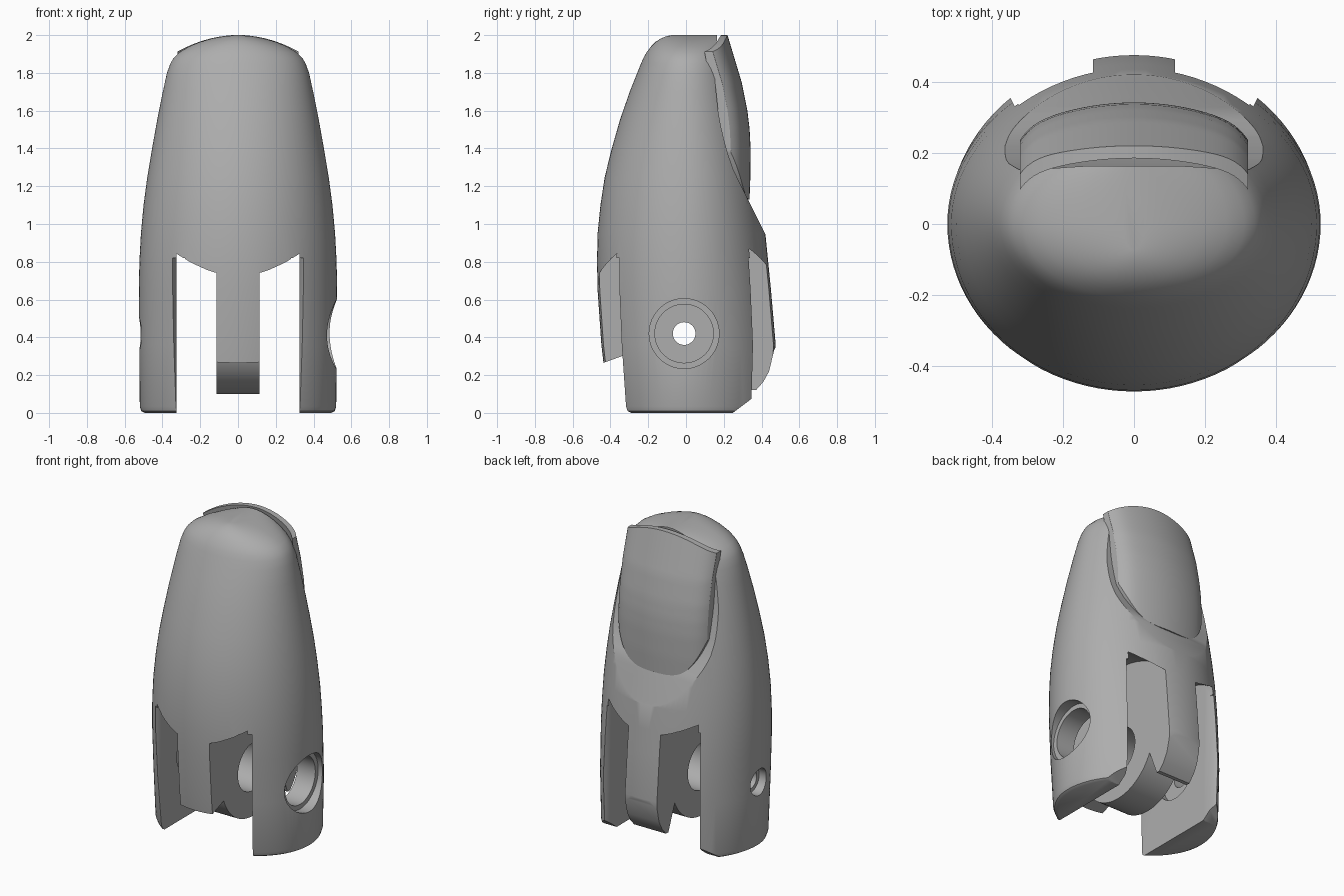
import bpy, bmesh
from math import sin, cos, pi, radians

if "Cube" in bpy.data.objects:
    bpy.data.objects.remove(bpy.data.objects["Cube"])

grey = bpy.data.materials.new("plain grey")
grey.use_nodes = True
grey.diffuse_color = (0.42, 0.42, 0.42, 1)
grey.node_tree.nodes["Principled BSDF"].inputs["Base Color"].default_value = grey.diffuse_color

PIN_Y, PIN_Z = -0.01, 0.42


def make(name, bm):
    bmesh.ops.recalc_face_normals(bm, faces=bm.faces)
    mesh = bpy.data.meshes.new(name)
    bm.to_mesh(mesh)
    bm.free()
    mesh.materials.append(grey)
    obj = bpy.data.objects.new(name, mesh)
    bpy.context.collection.objects.link(obj)
    return obj


def loft(name, rings):
    """Skin a list of closed rings and cap both ends."""
    bm = bmesh.new()
    loops = [[bm.verts.new(p) for p in ring] for ring in rings]
    n = len(loops[0])
    for a, b in zip(loops, loops[1:]):
        for i in range(n):
            j = (i + 1) % n
            bm.faces.new((a[i], a[j], b[j], b[i]))
    bm.faces.new(loops[0])
    bm.faces.new(loops[-1])
    return make(name, bm)


def prism_x(name, yz, lo, hi):
    return loft(name, [[(x, y, z) for y, z in yz] for x in (lo, hi)])


def prism_z(name, xy, lo, hi):
    return loft(name, [[(x, y, z) for x, y in xy] for z in (lo, hi)])


def arc(r, start, end, n=32, y=PIN_Y):
    angles = [radians(start + (end - start) * i / n) for i in range(n + 1)]
    return [(y + r * cos(a), PIN_Z + r * sin(a)) for a in angles]


def table(points, t):
    """Piecewise linear lookup."""
    for (a, va), (b, vb) in zip(points, points[1:]):
        if t <= b:
            return va + (vb - va) * max(0, (t - a) / (b - a))
    return points[-1][1]


# Fingertip shell: height, half width, front depth, back depth
sections = [
    (0, .495, .385, .44), (.01, .512, .40, .455), (.035, .52, .41, .46),
    (.36, .522, .448, .475), (.65, .525, .468, .45), (.8, .522, .471, .435),
    (.95, .514, .468, .42), (1.1, .5, .453, .4), (1.25, .48, .43, .38),
    (1.4, .455, .393, .355), (1.55, .428, .35, .325), (1.7, .398, .298, .295),
    (1.8, .376, .258, .27), (1.85, .358, .238, .26), (1.88, .34, .225, .25),
    (1.91, .31, .208, .245), (1.94, .26, .185, .24), (1.965, .2, .16, .235),
    (1.985, .13, .128, .23), (1.995, .075, .1, .225), (2, .03, .075, .22)]
rings = []
for z, w, f, b in sections:
    angles = [2 * pi * i / 96 for i in range(96)]
    rings.append([(w * cos(a), (b if sin(a) > 0 else f) * sin(a), z) for a in angles])
body = loft("fingertip_body", rings)

cutters = []

# Nail bed scooped from the back
bed = [(.165, 2.1), (.163, 1.97), (.148, 1.85), (.154, 1.75), (.17, 1.6), (.182, 1.53),
       (.2, 1.45), (.222, 1.37), (.25, 1.29), (.285, 1.215), (.33, 1.125),
       (.415, .955), (.43, .93), (.8, .8), (.8, 2.1)]
cutters.append(prism_x("nail_bed_cutter", bed, -.7, .7))

# Slots beside the centre tongue, with eased leg edges
slot = arc(.56, 0, 180, y=0) + [(-.56, -.2), (.56, -.2)]
for s in (-1, 1):
    cutters.append(prism_x("slot_cutter", slot, s * .115, s * .325))
    for t in (-1, 1):
        wedge = [(s * .28, t * .22), (s * .42, t * .5), (s * .28, t * .5)]
        cutters.append(prism_z("leg_edge_cutter", wedge, -.1, .82))

# Underside of the tongue: front lip, round knuckle and back lip
under = ([(-.6, -.2), (-.6, .21), (-.45, .26)] + arc(.32, 200, 335)
         + [(.345, .12), (.37, .12), (.41, .165), (.44, .22), (.466, .33), (.6, .6), (.6, -.2)])
cutters.append(prism_x("tongue_cutter", under, -.22, .22))

# Chamfered leg heels
cutters.append(prism_x("heel_cutter", [(.235, -.01), (.42, .13), (.6, .13), (.6, -.01)], -.7, .7))

# Stepped pin holes
for r, lo, hi in [(.155, -.2, .7), (.185, .455, .75), (.06, -.8, -.3),
                  (.085, -.75, -.46), (.155, -.37, -.21)]:
    cutters.append(prism_x("pin_hole_cutter", arc(r, 0, 354, 59), lo, hi))

for c in cutters:
    c.hide_render = True
    mod = body.modifiers.new(c.name, "BOOLEAN")
    mod.operation = "DIFFERENCE"
    mod.solver = "EXACT"
    mod.object = c
bpy.context.view_layer.update()
graph = bpy.context.evaluated_depsgraph_get()
carved = bpy.data.meshes.new_from_object(body.evaluated_get(graph))
body.modifiers.clear()
body.data = carved
for c in cutters:
    bpy.data.objects.remove(c)

# Fingernail: a curved plate, thicker where it sinks into the bed
crown = [(1.1, .335), (1.25, .341), (1.4, .342), (1.5, .337), (1.6, .325),
         (1.75, .295), (1.9, .25), (2, .22)]
thick = [(1.1, .15), (1.7, .1), (1.85, .05), (2, .035)]
ROWS, COLS = 28, 32
rings = []
for i in range(COLS + 1):
    u = -cos(pi * i / COLS)
    x = .32 * u
    top, bottom = 2 - .85 * x * x, 1.13 + .25 * u ** 4
    outer, inner = [], []
    for k in range(ROWS + 1):
        z = bottom + (top - bottom) * k / ROWS
        y = table(crown, z) - .07 * u * u - .035 * u ** 10
        outer.append((x, y, z))
        inner.append((x, y - table(thick, z), z))
    rings.append(outer + inner[::-1])
nail = loft("fingernail", rings)

# Smooth shading with crisp edges
bpy.ops.object.select_all(action="DESELECT")
for obj in (body, nail):
    obj.select_set(True)
bpy.context.view_layer.objects.active = body
bpy.ops.object.shade_smooth_by_angle(angle=radians(32))
